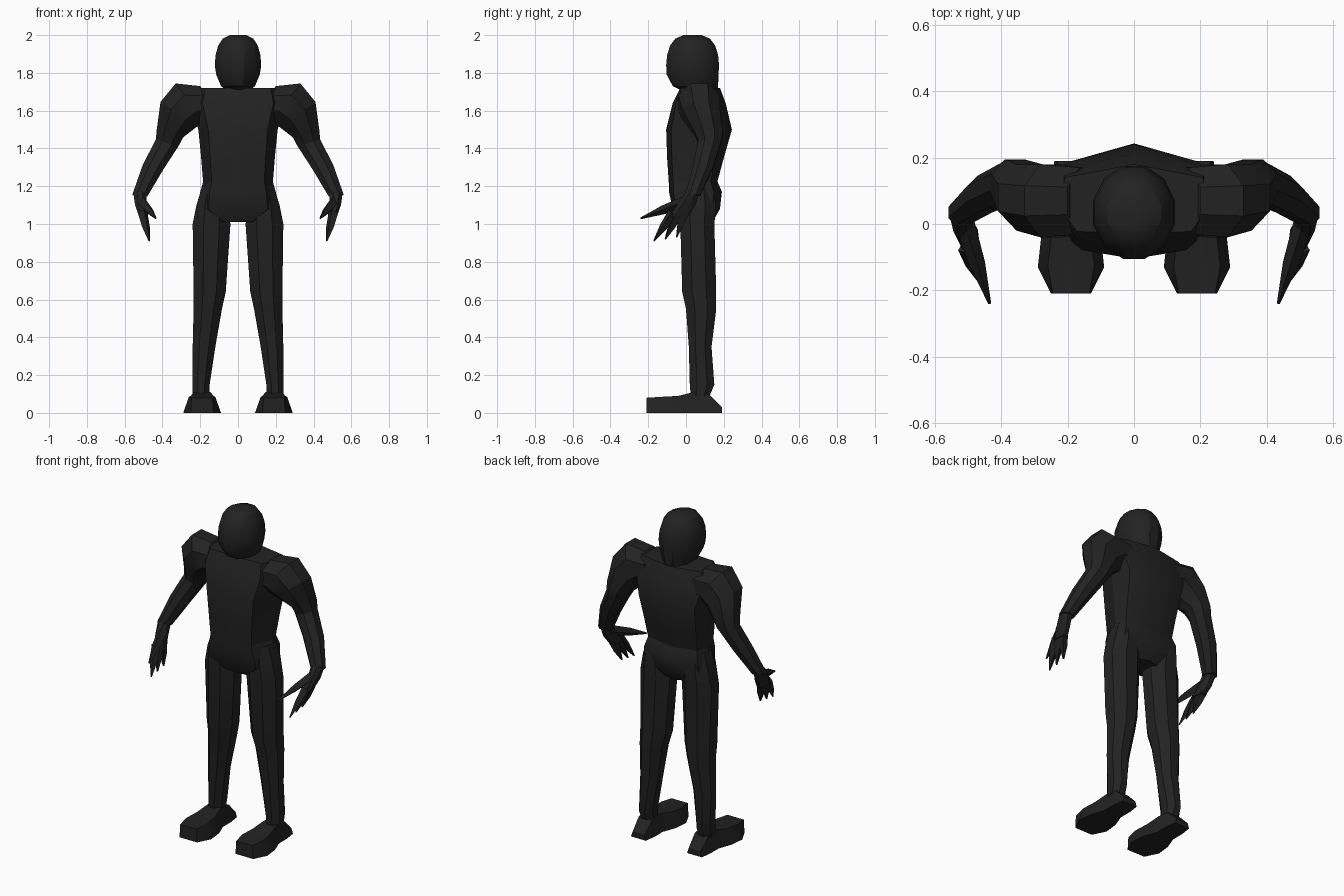
import bpy, bmesh, math
from mathutils import Vector

cube = bpy.data.objects.get("Cube")
if cube:
    bpy.data.objects.remove(cube)

# One dark colour for the whole figure
shade = .016
colour = (shade, shade, shade, 1)
black = bpy.data.materials.new("charcoal_black")
black.use_nodes = True
black.diffuse_color = colour
shader = black.node_tree.nodes["Principled BSDF"]
shader.inputs["Base Color"].default_value = colour
shader.inputs["Roughness"].default_value = .8


def loft(name, rings, mirror=False):
    """Skin a stack of equal-length point rings and cap both ends."""
    bm = bmesh.new()
    loops = [[bm.verts.new(point) for point in ring] for ring in rings]
    for lower, upper in zip(loops, loops[1:]):
        for i in range(len(lower)):
            # Index i - 1 wraps round to close the ring
            bm.faces.new((lower[i - 1], lower[i], upper[i], upper[i - 1]))
    bm.faces.new(loops[0])
    bm.faces.new(loops[-1])
    bmesh.ops.recalc_face_normals(bm, faces=bm.faces)
    mesh = bpy.data.meshes.new(name)
    bm.to_mesh(mesh)
    bm.free()
    mesh.materials.append(black)
    part = bpy.data.objects.new(name, mesh)
    bpy.context.collection.objects.link(part)
    if mirror:
        part.modifiers.new("other_side", 'MIRROR')
    bpy.ops.object.select_all(action='DESELECT')
    part.select_set(True)
    bpy.context.view_layer.objects.active = part
    bpy.ops.object.shade_smooth_by_angle(angle=math.radians(30))


def oval(x, y, z, width, depth, slope=0, sides=8):
    """Horizontal oval ring; slope raises its outer edge."""
    ring = []
    grow = 1 / math.cos(math.pi / sides)
    for i in range(sides):
        angle = math.tau * (i + .5) / sides
        offset = width * grow * math.cos(angle)
        ring.append((x + offset,
                     y + depth * grow * math.sin(angle),
                     z + slope * offset))
    return ring


def trunk(z, width, front, back):
    """Symmetric body section with a ridge down the chest and the spine."""
    half = [(.75 * width, .75 * front), (width, .06), (.9 * width, .78 * back)]
    right = [(-x, y) for x, y in reversed(half)]
    outline = [(0, front)] + half + [(0, back)] + right
    return [(x, y, z) for x, y in outline]


def foot_section(y, half, top, height):
    """Upright four-sided section, narrower on top than at the sole."""
    middle = .19
    return [(middle - half, y, 0), (middle + half, y, 0),
            (middle + top, y, height), (middle - top, y, height)]


def digit(name, base, tip, radius):
    """Tapered four-sided spike from the palm to the fingertip."""
    base, tip = Vector(base), Vector(tip)
    turn = (tip - base).to_track_quat('Z', 'Y')
    corners = [turn @ Vector(c) for c in ((1, 0, 0), (0, 1, 0), (-1, 0, 0), (0, -1, 0))]
    rings = []
    for along, thick in ((0, 1), (.5, .8), (1, .15)):
        centre = base.lerp(tip, along)
        rings.append([centre + corner * radius * thick for corner in corners])
    loft(name, rings, mirror=True)


# Head: a tapering jaw below a domed skull
head_rings = [oval(0, y, z, width, depth, sides=12) for y, z, width, depth in (
    (.1, 1.64, .05, .07), (.08, 1.7, .05, .09),
    (.05, 1.73, .09, .12), (.035, 1.79, .115, .137))]
crown = 1.4
for step in range(5):
    angle = crown * step / 4
    scale = math.cos(angle) ** .6
    rise = math.sin(angle) / math.sin(crown)
    head_rings.append(oval(0, .035, 1.84 + .16 * rise,
                           .123 * scale, .14 * scale, sides=12))
loft("head", head_rings)

# Chest and waist
loft("torso", [trunk(*section) for section in (
    (1.72, .23, -.03, .18), (1.64, .25, -.07, .21), (1.5, .21, -.105, .243),
    (1.35, .195, -.1, .2), (1.2, .183, -.09, .16))])

# Pelvis between the thighs
loft("pelvis", [trunk(*section) for section in (
    (1.24, .18, -.09, .16), (1.17, .2, -.09, .19),
    (1.08, .21, -.07, .18), (1.01, .1, -.03, .14))])

# Legs from hip to ankle
loft("leg", [oval(*ring) for ring in (
    (.14, .06, 1.2, .05, .08), (.14, .06, 1.1, .08, .1),
    (.14, .06, 1, .1, .09), (.15, .07, .64, .085, .09),
    (.16, .08, .55, .075, .08), (.18, .075, .35, .06, .06),
    (.195, .085, .15, .045, .065), (.195, .075, .09, .045, .05))], mirror=True)

# Feet from toe to heel
loft("foot", [foot_section(*section) for section in (
    (-.21, .06, .055, .08), (-.13, .1, .07, .085), (-.04, .09, .06, .09),
    (.04, .06, .045, .11), (.12, .06, .045, .1), (.19, .05, .04, .03))], mirror=True)

# Arms: raised shoulder caps, elbows set back and wrists forward
loft("arm", [oval(*ring) for ring in (
    (.14, .07, 1.64, .06, .1, 1.5), (.25, .07, 1.64, .08, .11, 1.3),
    (.315, .08, 1.58, .095, .1, .7), (.36, .12, 1.48, .07, .075, .3),
    (.375, .125, 1.43, .06, .06, .3), (.45, .09, 1.3, .055, .055, .2),
    (.52, .035, 1.15, .04, .04, .1))], mirror=True)

# Palm, turned edge-on
loft("palm", [oval(*ring) for ring in (
    (.52, .035, 1.17, .035, .035), (.515, 0, 1.1, .03, .05),
    (.5, -.04, 1.04, .025, .05))], mirror=True)

# Thumb reaching forward, and three fingers hanging below the palm
digit("thumb", (.51, 0, 1.12), (.435, -.24, 1.03), .03)
for i, finger_name in enumerate(("front_finger", "middle_finger", "rear_finger")):
    digit(finger_name, (.505, .03 * i - .07, 1.06),
          (.47, .06 * i - .17, .91 + .01 * i), .027)
